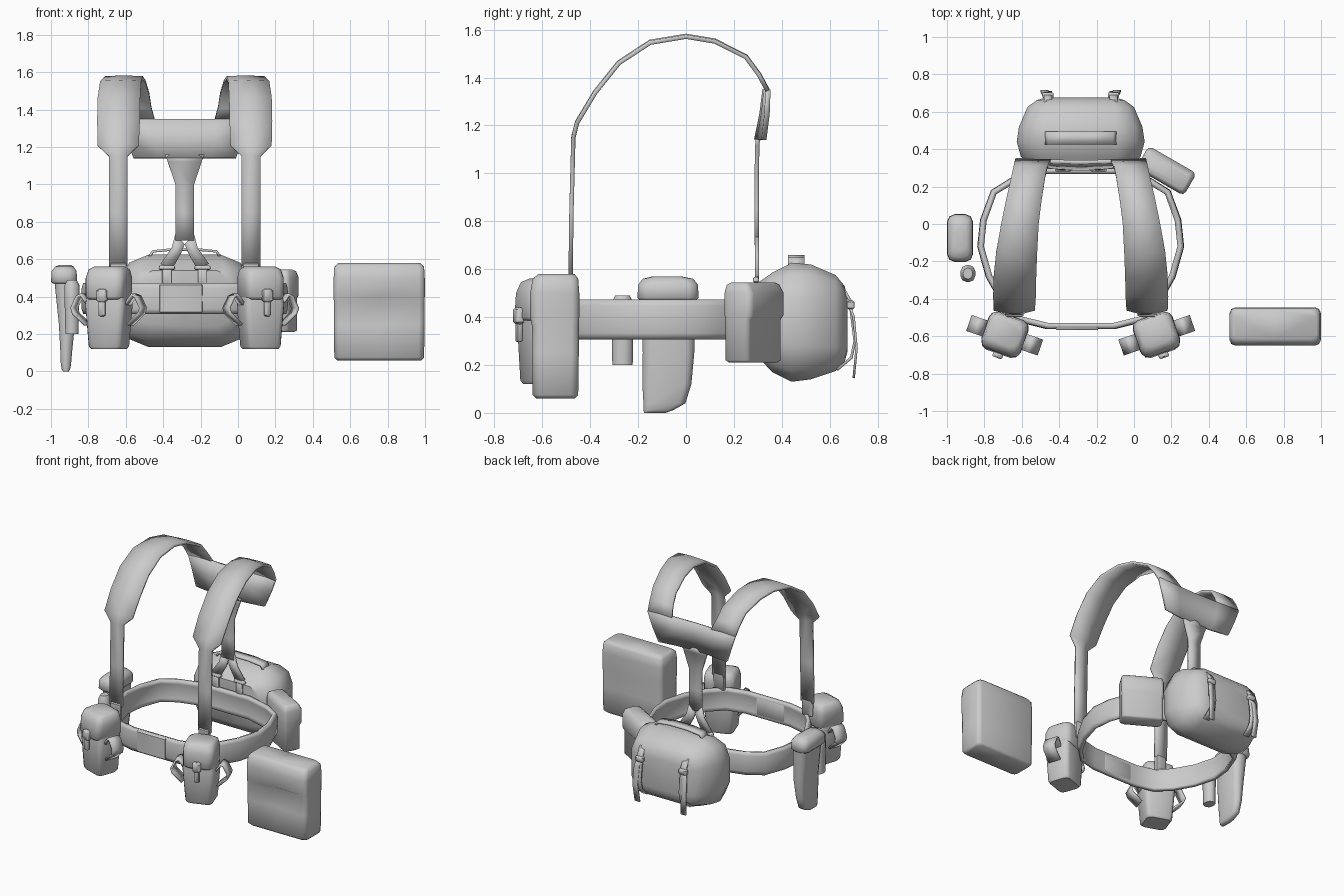
import bpy, bmesh, math
from mathutils import Matrix, Vector

CX = -0.285  # centre line of the harness
grey = bpy.data.materials.new("canvas_grey")
grey.diffuse_color = (0.6, 0.6, 0.6, 1)


def finish(name, bm, thick=0, angle=45):
    bmesh.ops.recalc_face_normals(bm, faces=bm.faces)
    me = bpy.data.meshes.new(name)
    bm.to_mesh(me)
    bm.free()
    me.materials.append(grey)
    ob = bpy.data.objects.new(name, me)
    bpy.context.collection.objects.link(ob)
    bpy.ops.object.select_all(action='DESELECT')
    ob.select_set(True)
    bpy.context.view_layer.objects.active = ob
    bpy.ops.object.shade_smooth_by_angle(angle=math.radians(angle))
    if thick:
        m = ob.modifiers.new("thickness", 'SOLIDIFY')
        m.thickness, m.offset = thick, 0
    return ob


def ribbon(name, rows, thick, closed=False):
    """Sheet through rows of points, thickened into webbing."""
    bm = bmesh.new()
    vs = [[bm.verts.new(p) for p in r] for r in rows]
    n = len(vs)
    for i in range(n if closed else n - 1):
        a, b = vs[i], vs[(i + 1) % n]
        for j in range(len(a) - 1):
            bm.faces.new((a[j], a[j + 1], b[j + 1], b[j]))
    return finish(name, bm, thick)


def ring(cx, cy, w, d, r, dent=0):
    """Rounded rectangle with a middle point on the front and back edges."""
    hx, hy = w / 2, d / 2
    r = min(r, hx * 0.98, hy * 0.98)
    pts = [(0, -hy + dent)]
    for sx, sy, a0 in ((1, -1, -90), (1, 1, 0), (-1, 1, 90), (-1, -1, 180)):
        for k in range(3):
            a = math.radians(a0 + 45 * k)
            pts.append((sx * (hx - r) + r * math.cos(a), sy * (hy - r) + r * math.sin(a)))
        if (sx, sy) == (1, 1):
            pts.append((0, hy))
    return [(cx + x, cy + y) for x, y in pts]


def loft(name, secs, mat=Matrix(), angle=45):
    """Sections: height, centre x, centre y, width, depth, corner radius, front dent."""
    bm = bmesh.new()
    vs = [[bm.verts.new(mat @ Vector((x, y, s[0]))) for x, y in ring(*s[1:])] for s in secs]
    for a, b in zip(vs, vs[1:]):
        for j in range(len(a)):
            k = (j + 1) % len(a)
            bm.faces.new((a[j], a[k], b[k], b[j]))
    bm.faces.new(vs[0])
    bm.faces.new(vs[-1])
    return finish(name, bm, angle=angle)


def block(name, c, size, mat=Matrix()):
    x, y, z = c
    w, d, h = size
    e = min(size) * 0.25
    return loft(name, [(z - h / 2, x, y, w - 2 * e, d - 2 * e, e), (z - h / 2 + e, x, y, w, d, e),
                       (z + h / 2 - e, x, y, w, d, e), (z + h / 2, x, y, w - 2 * e, d - 2 * e, e)], mat)


# belt
half = [(0.18, -0.545), (0.32, -0.51), (0.41, -0.42), (0.49, -0.28), (0.535, -0.12),
        (0.52, 0.02), (0.465, 0.17), (0.36, 0.235), (0.18, 0.285)]
loop = half + [(-x, y) for x, y in reversed(half)]
prof = [(0.31, 0.99), (0.335, 1.005), (0.39, 1.01), (0.445, 1.005), (0.47, 0.99)]
ribbon("belt", [[(CX + x * s, -0.12 + (y + 0.12) * s, z) for z, s in prof] for x, y in loop],
       0.026, closed=True)
block("belt_buckle", (CX - 0.02, -0.55, 0.39), (0.23, 0.035, 0.16))

# shoulder straps: y, z, inner and outer distance from the centre line
path = [(-0.482, 0.56, 0.305, 0.405), (-0.478, 0.85, 0.305, 0.405), (-0.47, 1.15, 0.305, 0.405),
        (-0.455, 1.21, 0.245, 0.465), (-0.38, 1.335, 0.24, 0.468), (-0.28, 1.46, 0.238, 0.465),
        (-0.15, 1.545, 0.233, 0.452), (0, 1.57, 0.225, 0.425), (0.12, 1.55, 0.21, 0.4),
        (0.25, 1.485, 0.19, 0.37), (0.305, 1.41, 0.178, 0.358), (0.34, 1.345, 0.16, 0.35)]
for side, s in (("left", -1), ("right", 1)):
    ribbon(side + "_shoulder_strap",
           [[(CX + s * a, y, z), (CX + s * (a + b) / 2, y, z + 0.004), (CX + s * b, y, z)]
            for y, z, a, b in path], 0.018)
    block(side + "_front_clip", (CX + s * 0.355, -0.485, 0.52), (0.085, 0.025, 0.12))

# yoke plate behind the shoulders
ribbon("yoke", [[(CX + x, yt, 1.35), (CX + x * 0.9, (yt + yb) / 2 + 0.005, 1.25), (CX + x * 0.78, yb, 1.14)]
                for x, yt, yb in ((-0.35, 0.342, 0.325), (-0.18, 0.335, 0.305), (0, 0.33, 0.295),
                                  (0.18, 0.335, 0.305), (0.35, 0.342, 0.325))], 0.022)

# back strap with forked end
ribbon("back_strap", [[(CX - w, y, z), (CX + w, y, z)] for z, w, y in
                      ((1.16, 0.105, 0.302), (1.12, 0.09, 0.298), (1.0, 0.05, 0.295),
                       (0.85, 0.05, 0.295), (0.7, 0.05, 0.295))], 0.018)
for side, s in (("left", -1), ("right", 1)):
    ribbon(side + "_back_fork", [[(CX + s * a, 0.297, z), (CX + s * b, 0.297, z2)] for a, b, z, z2 in
                                 ((0.0, 0.05, 0.68, 0.735), (0.02, 0.07, 0.63, 0.66),
                                  (0.065, 0.13, 0.55, 0.575))], 0.016)
    block(side + "_back_clip", (CX + s * 0.095, 0.292, 0.555), (0.085, 0.025, 0.025))
    block(side + "_back_tab", (CX + s * 0.095, 0.292, 0.5), (0.05, 0.018, 0.1))

# front pouches
for side, s in (("left", -1), ("right", 1)):
    m = Matrix.Translation((CX + s * 0.405, -0.59, 0)) @ Matrix.Rotation(s * math.radians(19), 4, 'Z')
    loft(side + "_pouch", [(0.12, 0, 0, 0.17, 0.15, 0.03), (0.135, 0, 0, 0.19, 0.17, 0.03),
                           (0.36, 0, 0, 0.225, 0.185, 0.03), (0.45, 0, 0, 0.2, 0.17, 0.03)], m)
    loft(side + "_pouch_lid", [(0.385, 0, -0.005, 0.19, 0.19, 0.04), (0.4, 0, -0.005, 0.215, 0.21, 0.04),
                               (0.5, 0, 0, 0.22, 0.205, 0.04), (0.545, 0, 0.005, 0.2, 0.18, 0.04),
                               (0.56, 0, 0.01, 0.16, 0.13, 0.04)], m, 60)
    block(side + "_pouch_closure", (0, -0.115, 0.405), (0.055, 0.035, 0.07), m)
    block(side + "_pouch_tab", (0, -0.113, 0.34), (0.035, 0.025, 0.09), m)
    for t in (-1, 1):
        rows = [(0.1, 0.35), (0.145, 0.41), (0.165, 0.4), (0.195, 0.34), (0.185, 0.31), (0.12, 0.25)]
        ribbon(side + ("_pouch_inner_loop" if t * s < 0 else "_pouch_outer_loop"),
               [[m @ Vector((t * x, y, z)) for y in (-0.05, 0.04)] for x, z in rows], 0.014)

# loose large pouch with a flap crease
loft("large_pouch", [(0.06, 0.755, -0.545, 0.45, 0.16, 0.03), (0.075, 0.755, -0.545, 0.48, 0.19, 0.03),
                     (0.25, 0.755, -0.545, 0.485, 0.195, 0.03, 0.005), (0.36, 0.755, -0.545, 0.485, 0.195, 0.03, 0.035),
                     (0.40, 0.755, -0.548, 0.487, 0.205, 0.03), (0.5, 0.755, -0.548, 0.487, 0.205, 0.03),
                     (0.56, 0.755, -0.545, 0.48, 0.19, 0.03), (0.58, 0.755, -0.54, 0.44, 0.15, 0.03)], angle=60)

# angled rear side pouch
m = Matrix.Translation((0.17, 0.28, 0)) @ Matrix.Rotation(math.radians(-30), 4, 'Z')
loft("side_pouch", [(0.21, 0, 0, 0.26, 0.1, 0.02), (0.22, 0, 0, 0.285, 0.12, 0.02),
                    (0.39, 0, 0, 0.285, 0.12, 0.02), (0.41, 0, 0.005, 0.295, 0.138, 0.025),
                    (0.5, 0, 0.005, 0.295, 0.138, 0.025), (0.535, 0, 0, 0.28, 0.11, 0.02),
                    (0.545, 0, 0, 0.25, 0.08, 0.02)], m, 60)

# rear pack, lofted from front to back
swap = Matrix(((1, 0, 0, 0), (0, 0, 1, 0), (0, 1, 0, 0), (0, 0, 0, 1)))
loft("rear_pack", [(y, CX, (a + b) / 2, 2 * w, b - a, r) for y, w, a, b, r in
                   ((0.295, 0.25, 0.24, 0.54, 0.08), (0.36, 0.32, 0.17, 0.585, 0.12),
                    (0.44, 0.342, 0.13, 0.625, 0.15), (0.52, 0.33, 0.14, 0.62, 0.14),
                    (0.625, 0.285, 0.175, 0.575, 0.1), (0.662, 0.235, 0.21, 0.53, 0.07),
                    (0.675, 0.19, 0.26, 0.48, 0.05))], swap)
# pack handle
ribbon("pack_handle", [[(CX + x, 0.425, z), (CX + x, 0.495, z)] for x, z in
                       ((-0.19, 0.61), (-0.17, 0.642), (-0.07, 0.652), (0.07, 0.652),
                        (0.17, 0.642), (0.19, 0.61))], 0.014)
# pack closing straps
for side, s in (("left", -1), ("right", 1)):
    x = CX + s * 0.175
    ribbon(side + "_pack_strap", [[(x - 0.022, y, z), (x + 0.022, y, z)] for y, z in
                                  ((0.65, 0.53), (0.685, 0.47), (0.69, 0.42), (0.705, 0.3),
                                   (0.69, 0.23), (0.63, 0.18))], 0.012)
    ribbon(side + "_pack_strap_tail", [[(x - 0.02 + s * k, y, z), (x + 0.02 + s * k, y, z)] for y, z, k in
                                       ((0.675, 0.465, 0), (0.7, 0.4, 0.015), (0.712, 0.27, 0.02),
                                        (0.7, 0.145, 0.01))], 0.01)
    block(side + "_pack_buckle", (x, 0.688, 0.45), (0.06, 0.03, 0.04))

# tool sheath on the left hip with a lid
loft("tool_sheath", [(0.0, -0.92, -0.13, 0.03, 0.09, 0.014), (0.012, -0.92, -0.115, 0.045, 0.125, 0.02),
                     (0.04, -0.92, -0.09, 0.055, 0.175, 0.025), (0.12, -0.918, -0.08, 0.065, 0.205, 0.03),
                     (0.25, -0.915, -0.073, 0.085, 0.215, 0.035), (0.47, -0.925, -0.07, 0.11, 0.225, 0.04)], angle=60)
loft("tool_sheath_lid", [(0.47, -0.93, -0.075, 0.12, 0.235, 0.04), (0.48, -0.93, -0.075, 0.138, 0.255, 0.04),
                         (0.535, -0.93, -0.075, 0.135, 0.25, 0.04), (0.56, -0.928, -0.075, 0.1, 0.21, 0.04),
                         (0.57, -0.925, -0.08, 0.06, 0.12, 0.03)], angle=60)

# small tube holder
loft("tube_holder", [(0.2, -0.888, -0.265, 0.07, 0.085, 0.03), (0.37, -0.888, -0.265, 0.078, 0.092, 0.035),
                     (0.46, -0.888, -0.265, 0.08, 0.092, 0.035), (0.49, -0.888, -0.265, 0.05, 0.06, 0.025)])
